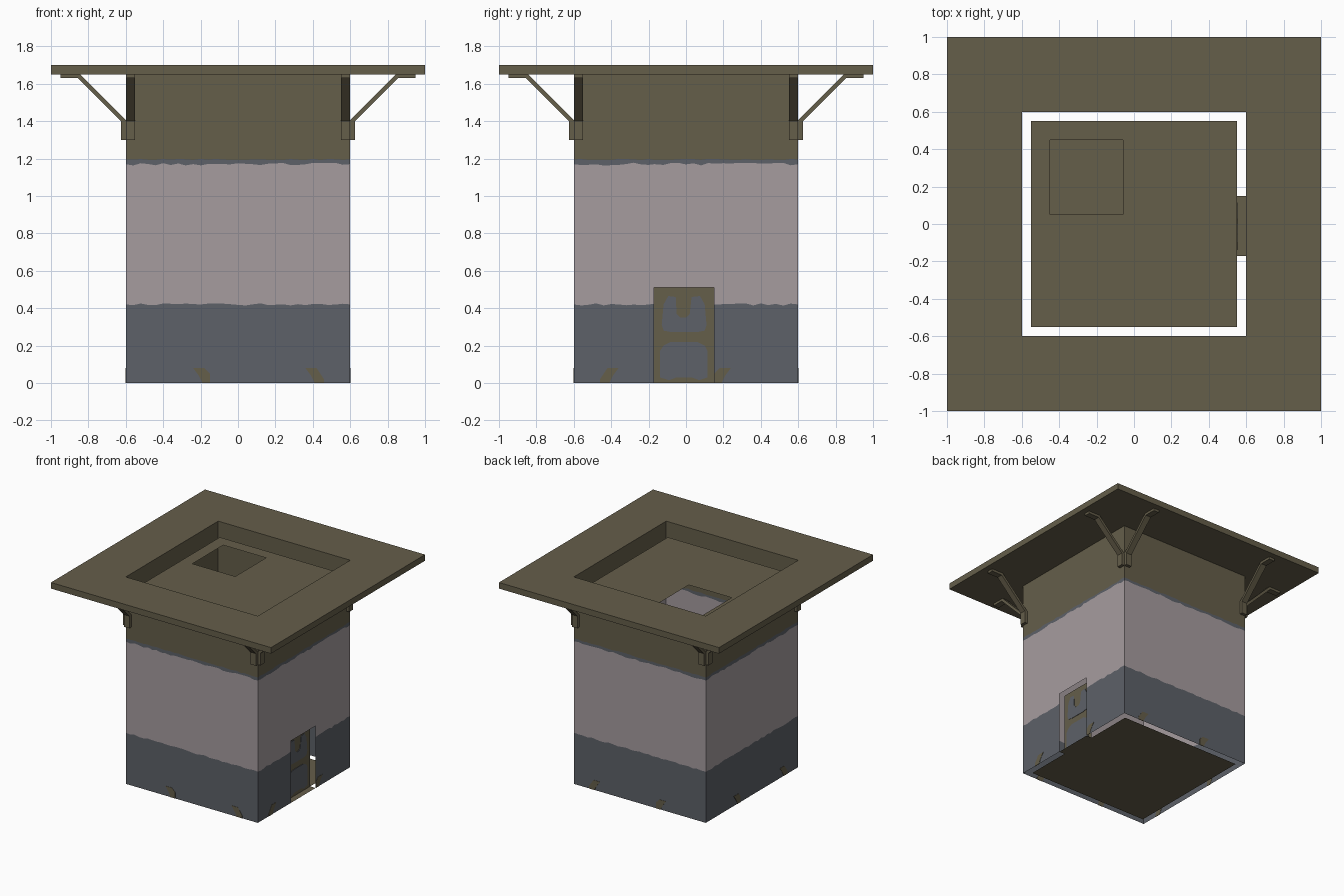
import bpy, bmesh, math, random
from mathutils import Matrix, Vector

if "Cube" in bpy.data.objects:
    bpy.data.objects.remove(bpy.data.objects["Cube"])

random.seed(4)


def mat(name, rgb):
    m = bpy.data.materials.new(name)
    lin = [((c / 255 + 0.055) / 1.055) ** 2.4 for c in rgb]
    m.diffuse_color = (*lin, 1)
    m.use_nodes = True
    m.node_tree.nodes["Principled BSDF"].inputs["Base Color"].default_value = m.diffuse_color
    return m


OLIVE = mat("olive_wood", (101, 94, 74))
BLUE = mat("slate_blue", (93, 97, 104))
PINK = mat("pale_plaster", (166, 156, 159))


def finish(name, bm, mats):
    me = bpy.data.meshes.new(name)
    bm.to_mesh(me)
    bm.free()
    for m in mats:
        me.materials.append(m)
    ob = bpy.data.objects.new(name, me)
    bpy.context.collection.objects.link(ob)
    return ob


def prism(name, pts, fn, depth, material):
    """Extrude a 2D outline placed in space by fn along the vector depth."""
    bm = bmesh.new()
    f = bm.faces.new([bm.verts.new(fn(a, b)) for a, b in pts])
    r = bmesh.ops.extrude_face_region(bm, geom=[f], use_keep_orig=True)
    vs = [g for g in r["geom"] if isinstance(g, bmesh.types.BMVert)]
    bmesh.ops.translate(bm, verts=vs, vec=depth)
    bmesh.ops.recalc_face_normals(bm, faces=bm.faces)
    return finish(name, bm, [material])


def sheet(name, rects, z):
    bm = bmesh.new()
    for x0, x1, y0, y1 in rects:
        bm.faces.new([bm.verts.new((x, y, z)) for x, y in
                      ((x0, y0), (x1, y0), (x1, y1), (x0, y1))])
    bmesh.ops.remove_doubles(bm, verts=bm.verts, dist=1e-4)
    return finish(name, bm, [OLIVE])


# Walls: single sheets with uneven painted bands, doorway in the right one
D0, D1, DH = -0.17, 0.15, 0.51
NAMES = ["front", "right", "back", "left"]
for k, side in enumerate(NAMES):
    cols = [-0.6 + 0.04 * i for i in range(31)]
    if side == "right":
        cols = sorted([c for c in cols if min(abs(c - D0), abs(c - D1)) > 0.015] + [D0, D1])
    rot = Matrix.Rotation(k * math.pi / 2, 4, 'Z')
    bm = bmesh.new()
    prev = None
    for i, c in enumerate(cols):
        end = i in (0, len(cols) - 1)
        j = 0 if end else 1
        hs = [0, 0.42 + j * random.uniform(-.006, .006),
              1.17 + j * random.uniform(-.008, .008),
              1.195 + j * random.uniform(-.004, .004), 1.65]
        if prev:
            c0, h0 = prev
            door = side == "right" and c0 > D0 - .001 and c < D1 + .001
            a, b = list(h0), list(hs)
            if door:
                a[1] = b[1] = DH
            for n in range(1 if door else 0, 4):
                f = bm.faces.new([bm.verts.new(rot @ Vector(p)) for p in
                                  ((c0, -.6, a[n]), (c, -.6, b[n]),
                                   (c, -.6, b[n + 1]), (c0, -.6, a[n + 1]))])
                f.material_index = (1, 2, 1, 0)[n]
        prev = (c, hs)
    bmesh.ops.remove_doubles(bm, verts=bm.verts, dist=1e-4)
    finish(side + "_wall", bm, [OLIVE, BLUE, PINK])

# Worn paint marks at the foot of the walls
MARKS = [[(-.24, .08), (-.18, .08), (-.15, .05), (-.15, .0), (-.19, .0), (-.21, .04)],
         [(.36, .08), (.42, .08), (.46, .02), (.46, .0), (.41, .0), (.39, .04)]]
for n, pts in enumerate(MARKS):
    for s in (-1, 1):
        prism(f"wall_mark_y_{n}_{s}", pts, lambda a, b: Vector((a, s * .6 - .002, b)),
              Vector((0, .004, 0)), OLIVE)
        prism(f"wall_mark_x_{n}_{s}", [(max(-a, -.6), b) if n else (max(-a, .152), b) for a, b in pts],
              lambda a, b: Vector((s * .6 - .002, a, b)), Vector((.004, 0, 0)), OLIVE)

# Floors: ground floor with threshold, upper floor with a square hatch
sheet("ground_floor", [(-.55, .55, -.55, .55), (.55, .6, D0, D1)], 0.0)
HX0, HX1, HY0, HY1 = -.45, -.06, .05, .45
sheet("upper_floor", [(-.55, HX0, -.55, .55), (HX1, .55, -.55, .55),
                      (HX0, HX1, -.55, HY0), (HX0, HX1, HY1, .55)], 1.6)

# Recessed door with painted panels
bm = bmesh.new()
bm.faces.new([bm.verts.new((.55, y, z)) for y, z in
              ((D0, 0), (D1, 0), (D1, DH), (D0, DH))])
finish("door", bm, [OLIVE])
PANELS = {
    "upper": [(-.13, .31), (-.12, .28), (-.08, .272), (.06, .272), (.1, .28), (.11, .31),
              (.1, .42), (.075, .465), (.03, .46), (.02, .37), (.0, .35), (-.03, .35),
              (-.05, .37), (-.055, .46), (-.095, .465), (-.12, .42)],
    "lower": [(-.14, .03), (-.09, .015), (-.05, .03), (.03, .03), (.07, .015), (.115, .03),
              (.115, .17), (.1, .2), (.06, .22), (-.08, .22), (-.12, .2), (-.14, .17)]}
for n, pts in PANELS.items():
    prism(f"door_{n}_panel", pts, lambda a, b: Vector((.547, a, b)), Vector((.006, 0, 0)), BLUE)

# Overhanging roof ring
bm = bmesh.new()
loops = [[bm.verts.new((sx * r, sy * r, z)) for sx, sy in ((-1, -1), (1, -1), (1, 1), (-1, 1))]
         for r, z in ((.6, 1.7), (1, 1.7), (1, 1.65), (.6, 1.65))]
for a in range(4):
    A, B = loops[a], loops[(a + 1) % 4]
    for i in range(4):
        j = (i + 1) % 4
        bm.faces.new((A[i], B[i], B[j], A[j]))
bmesh.ops.recalc_face_normals(bm, faces=bm.faces)
finish("roof", bm, [OLIVE])

# Diagonal eave brackets, two at every corner
PROFILE = [(.6, 1.3), (.625, 1.3), (.625, 1.4), (.855, 1.63), (.95, 1.63),
           (.95, 1.65), (.845, 1.65), (.6, 1.405)]
for k, side in enumerate(NAMES):
    rot = Matrix.Rotation(k * math.pi / 2, 3, 'Z')
    for y, tag in ((-.6, "a"), (.55, "b")):
        prism(f"{side}_bracket_{tag}", PROFILE, lambda a, b: rot @ Vector((0, -a, b)) + rot @ Vector((y, 0, 0)),
              rot @ Vector((.05, 0, 0)), OLIVE)
